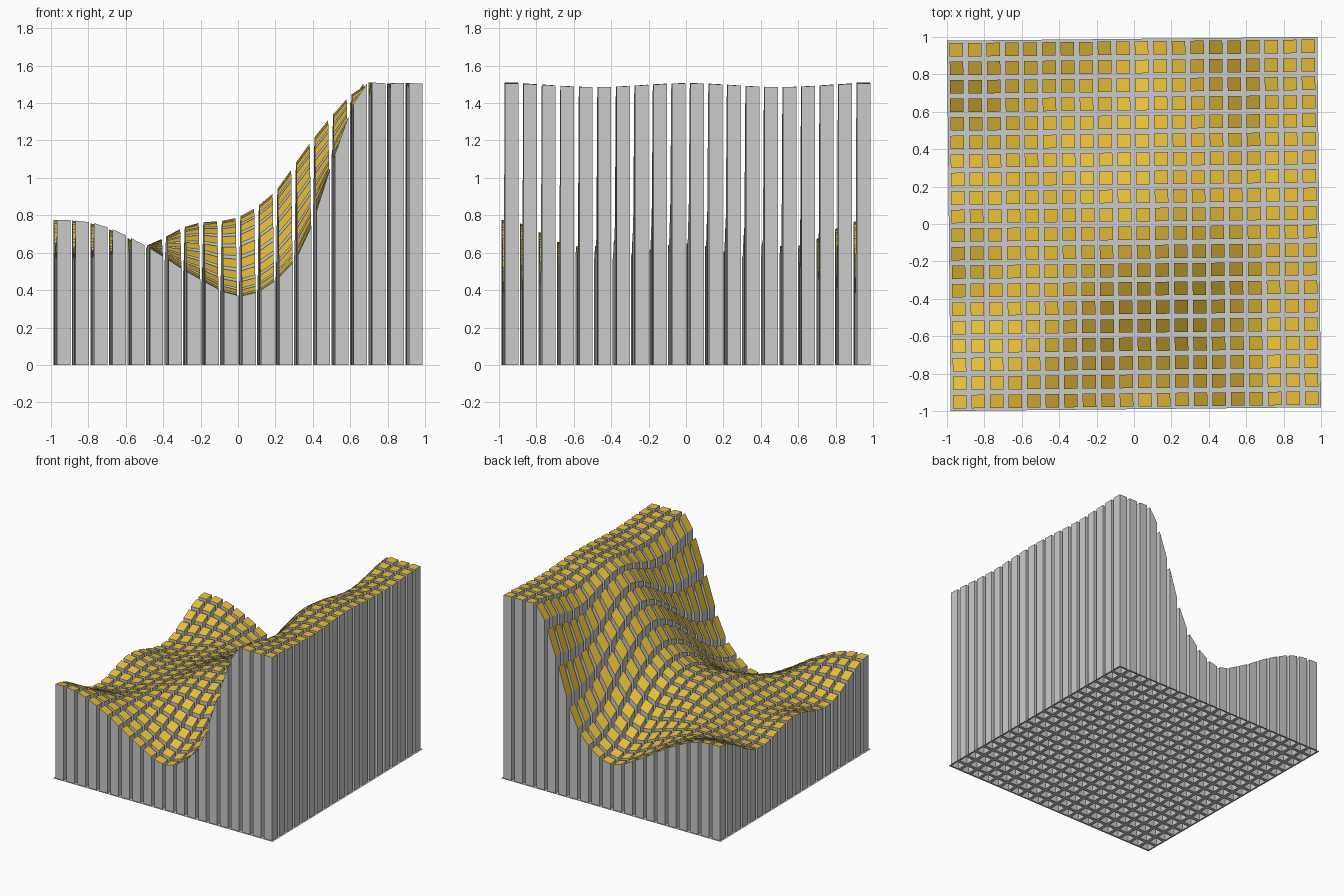
import bpy, bmesh, math
from mathutils import Matrix

if "Cube" in bpy.data.objects:
    bpy.data.objects.remove(bpy.data.objects["Cube"])

N = 20            # pillars per side
HALF = 0.99       # half width of the base sheet
GAP = 0.027       # space between pillars
TURN = 0.01       # slight turn of the whole field (radians)

# Height profiles along x: at the front/back edges, the middle, and half way between
XS = [-0.98, -0.75, -0.5, -0.25, 0, 0.2, 0.35, 0.5, 0.65, 0.8, 0.98]
EDGE = [0.775, 0.75, 0.635, 0.48, 0.37, 0.46, 0.66, 1.10, 1.475, 1.505, 1.505]
MID = [0.65, 0.61, 0.635, 0.75, 0.79, 0.93, 1.14, 1.33, 1.48, 1.505, 1.505]
QUARTER = [0.57, 0.59, 0.635, 0.62, 0.58, 0.69, 0.88, 1.12, 1.40, 1.475, 1.485]


def smooth(ys, x):
    """Cubic Hermite curve through the profile points."""
    x = min(max(x, XS[0]), XS[-1])
    last = len(XS) - 1
    i = max(k for k in range(last) if XS[k] <= x)

    def slope(k):
        a, b = max(k - 1, 0), min(k + 1, last)
        return 0 if k in (0, last) else (ys[b] - ys[a]) / (XS[b] - XS[a])

    w = XS[i + 1] - XS[i]
    t = (x - XS[i]) / w
    return ((2*t**3 - 3*t**2 + 1) * ys[i] + (t**3 - 2*t**2 + t) * w * slope(i)
            + (3*t**2 - 2*t**3) * ys[i + 1] + (t**3 - t**2) * w * slope(i + 1))


def height(x, y):
    """Wavy terrain: blend the three profiles with cosines across y."""
    e, m, q = smooth(EDGE, x), smooth(MID, x), smooth(QUARTER, x)
    b = (m - e) / 2
    c = ((m + e) / 2 - q) / 2
    a = q + c
    p = math.pi * y / 0.98
    return min(a + b * math.cos(p) + c * math.cos(2 * p), 1.51)


def material(name, rgb):
    mat = bpy.data.materials.new(name)
    mat.diffuse_color = (*rgb, 1)
    mat.use_nodes = True
    mat.node_tree.nodes["Principled BSDF"].inputs["Base Color"].default_value = mat.diffuse_color
    return mat


# Base sheet: grid whose cells are inset to leave strips between pillars
bm = bmesh.new()
bmesh.ops.create_grid(bm, x_segments=N, y_segments=N, size=HALF)
cells = list(bm.faces)
bmesh.ops.inset_individual(bm, faces=cells, thickness=GAP / 2, depth=0,
                           use_even_offset=True)

# Hollow pillars: pull every cell up to the terrain
tops = bmesh.ops.extrude_discrete_faces(bm, faces=cells)["faces"]
for face in tops:
    face.material_index = 1
    for v in face.verts:
        v.co.z = height(v.co.x, v.co.y)

bmesh.ops.rotate(bm, verts=bm.verts, cent=(0, 0, 0),
                 matrix=Matrix.Rotation(TURN, 3, 'Z'))

mesh = bpy.data.meshes.new("pillar_field")
bm.to_mesh(mesh)
bm.free()
mesh.materials.append(material("grey", (0.8, 0.8, 0.8)))
mesh.materials.append(material("gold", (0.8, 0.52, 0.04)))
bpy.context.collection.objects.link(bpy.data.objects.new("pillar_field", mesh))
